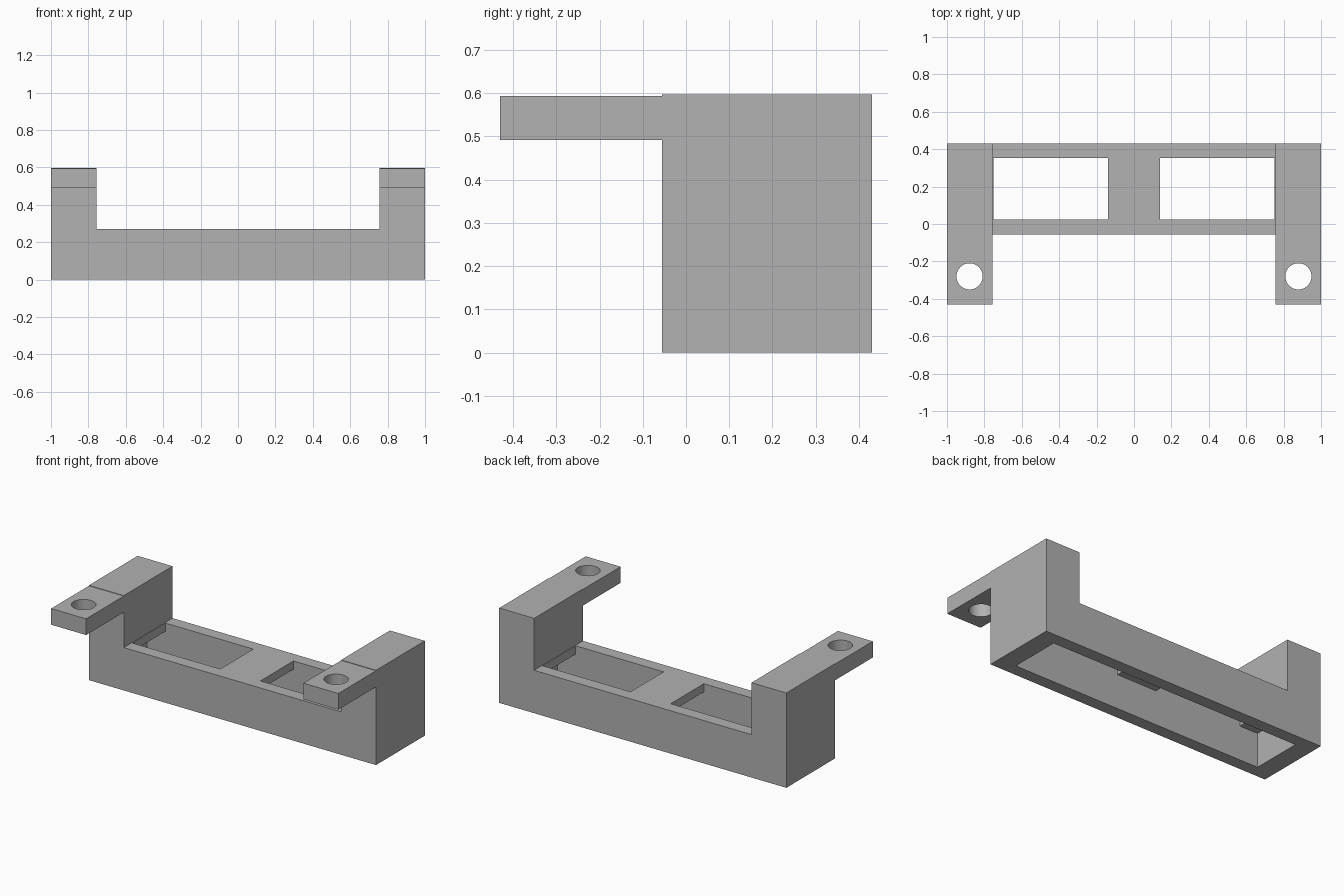
import bpy
import bmesh
from mathutils import Matrix

if "Cube" in bpy.data.objects:
    bpy.data.objects.remove(bpy.data.objects["Cube"], do_unlink=True)

grey = bpy.data.materials.new("plain grey")
grey.use_nodes = True
COLOUR = (0.445, 0.445, 0.445, 1)
grey.diffuse_color = COLOUR
grey.node_tree.nodes["Principled BSDF"].inputs["Base Color"].default_value = COLOUR

# Key dimensions
FRONT, BACK = -0.055, 0.43
DECK, TOWER_TOP = 0.27, 0.597
TOWER_X = 0.757
WALL = 0.078


def add_object(name, bm):
    bmesh.ops.recalc_face_normals(bm, faces=bm.faces)
    mesh = bpy.data.meshes.new(name)
    bm.to_mesh(mesh)
    bm.free()
    mesh.materials.append(grey)
    obj = bpy.data.objects.new(name, mesh)
    bpy.context.collection.objects.link(obj)
    return obj


def box(name, x0, x1, y0, y1, z0, z1):
    bm = bmesh.new()
    centre = Matrix.Translation(((x0 + x1) / 2, (y0 + y1) / 2, (z0 + z1) / 2))
    size = Matrix.Diagonal((x1 - x0, y1 - y0, z1 - z0, 1))
    bmesh.ops.create_cube(bm, size=1, matrix=centre @ size)
    return add_object(name, bm)


def combine(target, tool, operation):
    """Apply a boolean and discard the tool object."""
    mod = target.modifiers.new("cut", "BOOLEAN")
    mod.operation, mod.object, mod.solver = operation, tool, "EXACT"
    graph = bpy.context.evaluated_depsgraph_get()
    mesh = bpy.data.meshes.new_from_object(target.evaluated_get(graph))
    target.modifiers.clear()
    target.data = mesh
    bpy.data.objects.remove(tool, do_unlink=True)


# Body: U-shaped front profile extruded to the back
half = [(1, 0), (1, TOWER_TOP), (TOWER_X, TOWER_TOP), (TOWER_X, DECK)]
profile = half + [(-x, z) for x, z in reversed(half)]
bm = bmesh.new()
face = bm.faces.new([bm.verts.new((x, FRONT, z)) for x, z in profile])
extruded = bmesh.ops.extrude_face_region(bm, geom=[face])["geom"]
bmesh.ops.translate(bm, vec=(0, BACK - FRONT, 0),
                    verts=[v for v in extruded if isinstance(v, bmesh.types.BMVert)])
bracket = add_object("bracket_body", bm)

# Hollow underside
combine(bracket, box("cavity_cutter", -0.88, 0.88, FRONT + WALL, BACK - WALL, -0.1, 0.218),
        "DIFFERENCE")

for side in (-1, 1):
    # Rectangular opening through the deck
    x0, x1 = sorted((side * 0.14, side * 0.752))
    combine(bracket, box("window_cutter", x0, x1, FRONT + WALL, BACK - WALL, 0.1, 0.4),
            "DIFFERENCE")

    # Mounting arm reaching forward, with a screw hole
    x0, x1 = sorted((side * TOWER_X, side * 1.0))
    combine(bracket, box("mounting_arm", x0, x1, -0.43, FRONT + 0.05, 0.492, 0.594), "UNION")
    bm = bmesh.new()
    bmesh.ops.create_cone(bm, cap_ends=True, segments=48, radius1=0.07, radius2=0.07,
                          depth=0.4, matrix=Matrix.Translation((side * 0.879, -0.28, 0.543)))
    combine(bracket, add_object("hole_cutter", bm), "DIFFERENCE")

# Smooth hole walls, crisp edges elsewhere
bpy.ops.object.select_all(action="DESELECT")
bracket.select_set(True)
bpy.context.view_layer.objects.active = bracket
bpy.ops.object.shade_smooth_by_angle()
